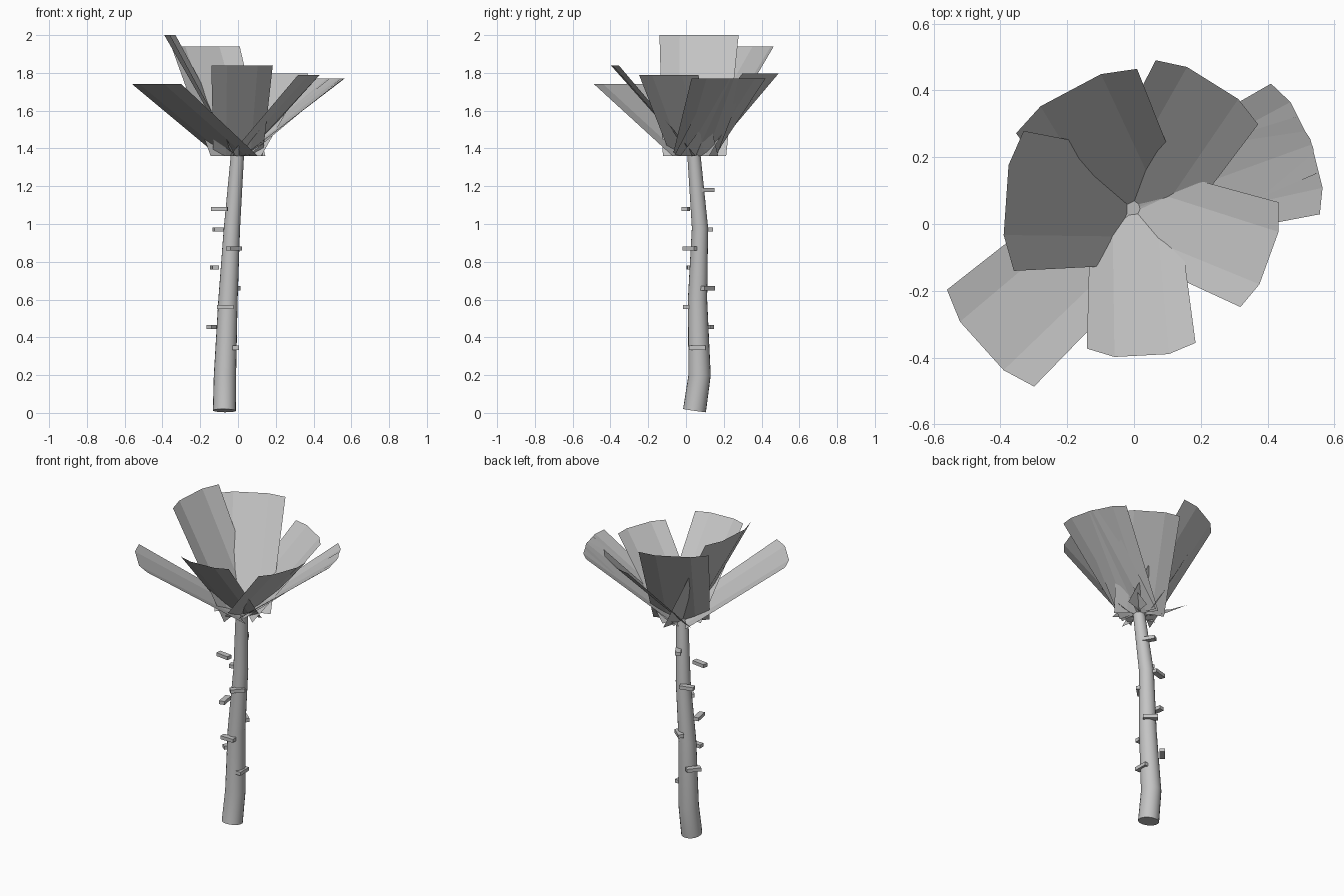
import bpy, bmesh, math
from mathutils import Vector, Matrix

cube = bpy.data.objects.get("Cube")
if cube:
    bpy.data.objects.remove(cube)

grey = bpy.data.materials.new("plain grey")
grey.use_nodes = True
colour = (0.55, 0.55, 0.55, 1)
grey.diffuse_color = colour
grey.node_tree.nodes["Principled BSDF"].inputs["Base Color"].default_value = colour


def finish(name, bm):
    mesh = bpy.data.meshes.new(name)
    bm.to_mesh(mesh)
    bm.free()
    mesh.materials.append(grey)
    obj = bpy.data.objects.new(name, mesh)
    bpy.context.collection.objects.link(obj)
    return obj


# Bent, tapering stem: x, y, z, radius of each ring
rings = [(-.072, .045, .012, .061), (-.069, .072, .2, .059), (-.053, .061, .6, .051),
         (-.032, .074, .98, .043), (-.003, .042, 1.365, .035)]
SIDES = 20
bm = bmesh.new()
loops = []
for i, (x, y, z, r) in enumerate(rings):
    lo, hi = rings[max(i - 1, 0)], rings[min(i + 1, len(rings) - 1)]
    axis = Vector(hi[:3]) - Vector(lo[:3])
    turn = Vector((0, 0, 1)).rotation_difference(axis)
    loops.append([bm.verts.new(Vector((x, y, z)) + turn @ Vector(
        (r * math.cos(math.tau * k / SIDES), r * math.sin(math.tau * k / SIDES), 0)))
        for k in range(SIDES)])
for a, b in zip(loops, loops[1:]):
    for k in range(SIDES):
        n = (k + 1) % SIDES
        bm.faces.new((a[k], a[n], b[n], b[k]))
bm.faces.new(loops[0][::-1])
bm.faces.new(loops[-1])
stem = finish("stem", bm)
bpy.context.view_layer.objects.active = stem
stem.select_set(True)
bpy.ops.object.shade_smooth_by_angle(angle=math.radians(40))
stem.select_set(False)

# Small blocks winding up the stem: x, y, z, turn in degrees
thorns = [(-.012, .06, .345, 90), (-.125, .105, .455, 50), (-.068, 0, .56, 0),
          (-.03, .112, .66, 140), (-.125, .048, .77, 100), (-.022, .025, .87, 45),
          (-.088, .115, .97, 15), (-.098, -.002, 1.08, -8), (-.02, .105, 1.18, 120)]
for i, (x, y, z, deg) in enumerate(thorns):
    bm = bmesh.new()
    bmesh.ops.create_cube(bm, size=1, matrix=Matrix.Translation((x, y, z))
                          @ Matrix.Rotation(math.radians(deg), 4, "Z")
                          @ Matrix.Diagonal((.086, .034, .022, 1)))
    finish(f"thorn_{i + 1}", bm)

# Shallow trough-shaped petals crossing at the stem top:
# direction in degrees, outward reach, tip height, half width at the tip
petals = [(176, .346, 2.0, .21), (222, .578, 1.74, .195), (273, .41, 1.84, .163),
          (340, .40, 1.79, .167), (14, .536, 1.77, .15), (26.7, .535, 1.77, .151),
          (58, .412, 1.797, .181), (118, .366, 1.94, .205)]
BASE = Vector((0, .045, 1.36))
for i, (deg, reach, top, half) in enumerate(petals):
    a = math.radians(deg)
    out, side = Vector((math.cos(a), math.sin(a), 0)), Vector((-math.sin(a), math.cos(a), 0))
    tip = BASE + out * reach + Vector((0, 0, top - BASE.z))
    bm = bmesh.new()
    rows = []
    for centre, width, depth in ((BASE, half * .8, half * .08), (tip, half, half * .18)):
        rows.append([bm.verts.new(centre + side * width * s + out * depth * d)
                     for s, d in ((-1, 0), (-.5, 1), (.5, 1), (1, 0))])
    low, high = rows
    for k in range(3):
        bm.faces.new((low[k], low[k + 1], high[k + 1], high[k]))
    finish(f"petal_{i + 1}", bm)
